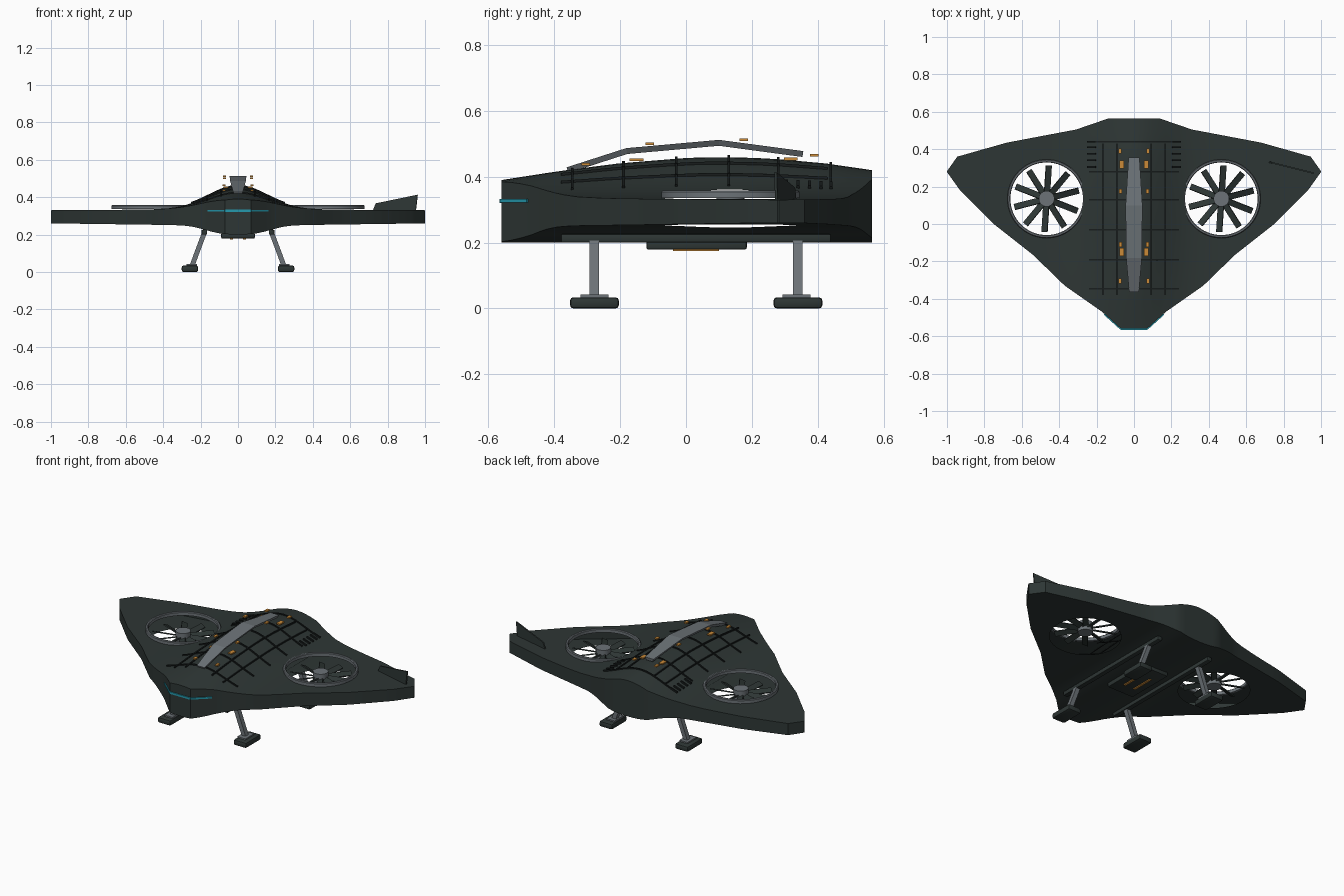
import bpy, bmesh, math
from mathutils import Vector, Matrix

if "Cube" in bpy.data.objects:
    bpy.data.objects.remove(bpy.data.objects["Cube"])


def material(name, rgb):
    m = bpy.data.materials.new(name)
    m.diffuse_color = (*rgb, 1)
    m.use_nodes = True
    m.node_tree.nodes["Principled BSDF"].inputs["Base Color"].default_value = m.diffuse_color
    return m


HULL = material("dark green grey", (0.027, 0.037, 0.035))
BLACK = material("near black", (0.009, 0.012, 0.012))
GREY = material("steel grey", (0.15, 0.17, 0.185))
ORANGE = material("orange", (0.60, 0.26, 0.04))
CYAN = material("cyan", (0.018, 0.32, 0.42))


def finish(name, bm, mat, smooth=None):
    bmesh.ops.recalc_face_normals(bm, faces=bm.faces[:])
    me = bpy.data.meshes.new(name)
    bm.to_mesh(me)
    bm.free()
    me.materials.append(mat)
    ob = bpy.data.objects.new(name, me)
    bpy.context.collection.objects.link(ob)
    if smooth:
        shade(ob, smooth)
    return ob


def shade(ob, degrees):
    bpy.ops.object.select_all(action='DESELECT')
    ob.select_set(True)
    bpy.context.view_layer.objects.active = ob
    bpy.ops.object.shade_smooth_by_angle(angle=math.radians(degrees))


def box(name, c, size, mat, bevel=0):
    bm = bmesh.new()
    bmesh.ops.create_cube(bm, size=1, matrix=Matrix.Translation(c) @ Matrix.Diagonal((*size, 1)))
    if bevel:
        bmesh.ops.bevel(bm, geom=bm.edges[:], offset=bevel, segments=2, affect='EDGES', profile=0.5)
    return finish(name, bm, mat, 35 if bevel else None)


def sweep(name, pts, side, widths, height, mat, under=1.0):
    """Rectangular bar along a path; 'under' scales the lower width."""
    bm = bmesh.new()
    pts = [Vector(p) for p in pts]
    rings = []
    for i, p in enumerate(pts):
        t = (pts[min(i + 1, len(pts) - 1)] - pts[max(i - 1, 0)]).normalized()
        s = Vector(side)
        s = (s - t * s.dot(t)).normalized()
        u = s.cross(t)
        if u.z < 0:
            u = -u
        w = widths[i] if isinstance(widths, (list, tuple)) else widths
        rings.append([bm.verts.new(p + s * a * w / 2 + u * b * height / 2)
                      for a, b in ((-1, 1), (1, 1), (under, -1), (-under, -1))])
    for r, q in zip(rings, rings[1:]):
        for k in range(4):
            bm.faces.new((r[k], r[(k + 1) % 4], q[(k + 1) % 4], q[k]))
    bm.faces.new(rings[0])
    bm.faces.new(rings[-1])
    return finish(name, bm, mat)


def cylinder(name, c, r, depth, mat, segs=32):
    bm = bmesh.new()
    bmesh.ops.create_cone(bm, cap_ends=True, segments=segs, radius1=r, radius2=r, depth=depth,
                          matrix=Matrix.Translation(c))
    return finish(name, bm, mat, 35)


def interp(table, v):
    for (a, fa), (b, fb) in zip(table, table[1:]):
        if v <= b:
            return fa + (fb - fa) * max(0, v - a) / (b - a)
    return table[-1][1]


# Hull surface: planform edges, centre ridge and side fall-off
FRONT = [(0, -.56), (.07, -.56), (.17, -.47), (.37, -.33), (.54, -.165), (.75, 0), (.93, .18), (1, .278)]
BACK = [(0, .565), (.135, .565), (.31, .505), (.68, .435), (.945, .36), (1, .282)]
RIDGE = [(-.56, .39), (-.38, .418), (-.2, .441), (0, .457), (.1, .46), (.25, .456), (.42, .441), (.565, .42)]


def top_z(x, y):
    base = .337 - .007 * abs(x)
    return base + (interp(RIDGE, y) - base) * math.exp(-(x / .215) ** 2)


def bottom_z(x):
    return .246 + .014 * abs(x) - .046 * math.exp(-(abs(x) / .2) ** 3)


half = [.035, .07, .1, .135, .17, .205, .24, .275, .31, .37, .45, .54, .61, .68, .75, .84, .93, .945, 1]
stations = [-x for x in reversed(half)] + [0] + half
N = 16
bm = bmesh.new()
cols = []
for x in stations:
    y0, y1 = interp(FRONT, abs(x)), interp(BACK, abs(x))
    ys = [y0 + (y1 - y0) * j / N for j in range(N + 1)]
    cols.append([bm.verts.new((x, y, top_z(x, y))) for y in ys]
                + [bm.verts.new((x, y, bottom_z(x))) for y in reversed(ys)])
M = 2 * N + 2
for a, b in zip(cols, cols[1:]):
    for k in range(M):
        bm.faces.new((a[k], a[(k + 1) % M], b[(k + 1) % M], b[k]))
for c in (cols[0], cols[-1]):
    for k in range(N):
        bm.faces.new((c[k], c[k + 1], c[M - 2 - k], c[M - 1 - k]))
hull = finish("hull_shell", bm, HULL)

# Open fan wells through the hollow shell
FX, FY, R = .467, .135, .2
for sx in (-1, 1):
    cutter = cylinder("fan_well_cutter", (sx * FX, FY, .3), R, .6, HULL, 64)
    cutter.hide_render = True
    mod = hull.modifiers.new("fan_well", 'BOOLEAN')
    mod.operation, mod.solver, mod.object = 'DIFFERENCE', 'EXACT', cutter
    bpy.context.view_layer.objects.active = hull
    bpy.ops.object.modifier_apply(modifier=mod.name)
    bpy.data.objects.remove(cutter)
bm = bmesh.new()
bm.from_mesh(hull.data)
walls = [f for f in bm.faces if abs(f.normal.z) < .1 and
         all(abs(math.hypot(abs(v.co.x) - FX, v.co.y - FY) - R) < .004 for v in f.verts)]
bmesh.ops.delete(bm, geom=walls, context='FACES')
bm.to_mesh(hull.data)
bm.free()
shade(hull, 35)

# Fans: rim, hub and ten pitched blades
for sx in (-1, 1):
    c = Vector((sx * FX, FY, 0))
    bm = bmesh.new()
    prof = [(.194, .336), (.194, .354), (.198, .358), (.206, .358), (.21, .354), (.21, .336)]
    S = 64
    loops = [[bm.verts.new(c + Vector((r * math.cos(a), r * math.sin(a), z))) for r, z in prof]
             for a in (2 * math.pi * i / S for i in range(S))]
    for i in range(S):
        p, q = loops[i], loops[(i + 1) % S]
        for k in range(6):
            bm.faces.new((p[k], p[(k + 1) % 6], q[(k + 1) % 6], q[k]))
    finish("fan_rim", bm, GREY, 40)
    cylinder("fan_hub", c + Vector((0, 0, .305)), .042, .06, GREY)
    bm = bmesh.new()
    for i in range(10):
        mat = (Matrix.Translation(c + Vector((0, 0, .3))) @ Matrix.Rotation(2 * math.pi * i / 10 + .25, 4, 'Z')
               @ Matrix.Translation((.108, 0, 0)) @ Matrix.Rotation(math.radians(25), 4, 'X')
               @ Matrix.Diagonal((.14, .034, .007, 1)))
        bmesh.ops.create_cube(bm, size=1, matrix=mat)
    finish("fan_blades", bm, HULL)

# Dorsal spine beam
sweep("spine_beam", [(0, -.36, .42), (0, -.18, .478), (0, .1, .503), (0, .355, .469)], (1, 0, 0),
      [.052, .084, .09, .058], .018, GREY, .75)

# Surface seams across and along the back
for y in (-.345, -.19, -.03, .13, .28, .44):
    xs = [-.24 + .04 * i for i in range(13)]
    sweep("cross_seam", [(x, y, top_z(x, y) + .002) for x in xs], (0, 1, 0), .008, .009, BLACK)
for x in (-.165, -.09, .09, .165):
    ys = [-.38 + .0675 * i for i in range(13)]
    sweep("long_seam", [(x, y, top_z(x, y) + .002) for y in ys], (1, 0, 0), .008, .009, BLACK)
for sx in (-1, 1):
    for y in (.305, .34, .375, .41, .44):
        sweep("vent_slat", [(sx * x, y, top_z(x, y) + .004) for x in (.205, .228, .25)],
              (0, 1, 0), .009, .011, BLACK)

# Orange marker blocks beside the spine
for sx in (-1, 1):
    for x, y, z, l in ((.075, -.305, .438, .026), (.065, -.15, .452, .042), (.073, -.11, .5, .026),
                       (.073, .175, .512, .026), (.065, .318, .454, .042), (.075, .39, .465, .026)):
        box("marker_block", (sx * x, y, z), (.017 if l < .04 else .024, l, .008), ORANGE)

# Glowing nose strip wrapped round the front edge
sweep("nose_strip", [(-.07, -.562, .327), (.07, -.562, .327)], (0, 1, 0), .008, .012, CYAN)
for sx in (-1, 1):
    sweep("nose_strip_side", [(sx * .07, -.562, .327), (sx * .16, -.481, .327)],
          (sx, -1, 0), .008, .01, CYAN)

# Belly pack with orange bars
box("belly_pack", (0, .032, .194), (.18, .305, .03), HULL, .006)
for sx in (-1, 1):
    box("belly_bar", (sx * .035, .03, .177), (.014, .14, .006), ORANGE)

# Landing gear: rails, splayed legs and padded feet
for sx in (-1, 1):
    box("skid_rail", (sx * .18, .03, .213), (.03, .82, .026), HULL, .005)
    for y in (-.278, .34):
        sweep("leg", [(sx * .178, y, .215), (sx * .245, y, .035)], (0, 1, 0), .029, .026, GREY)
        box("foot_plate", (sx * .247, y - (.0 if y < 0 else .005), .037), (.055, .085, .01), GREY)
        box("foot_pad", (sx * .257, y, .017), (.088, .148, .034), HULL, .01)

# Single tail fin on one wing tip
bm = bmesh.new()
d = Vector((.24, -.06, 0)).normalized()
n = Vector((-d.y, d.x, 0)) * .004
prof = [(0, .325), (.018, .367), (.248, .413), (.237, .32)]
sides = [[bm.verts.new(Vector((.72, .332, z)) + d * t + n * s) for t, z in prof] for s in (-1, 1)]
for f in sides:
    bm.faces.new(f)
for k in range(4):
    j = (k + 1) % 4
    bm.faces.new((sides[0][k], sides[0][j], sides[1][j], sides[1][k]))
finish("tail_fin", bm, HULL)
